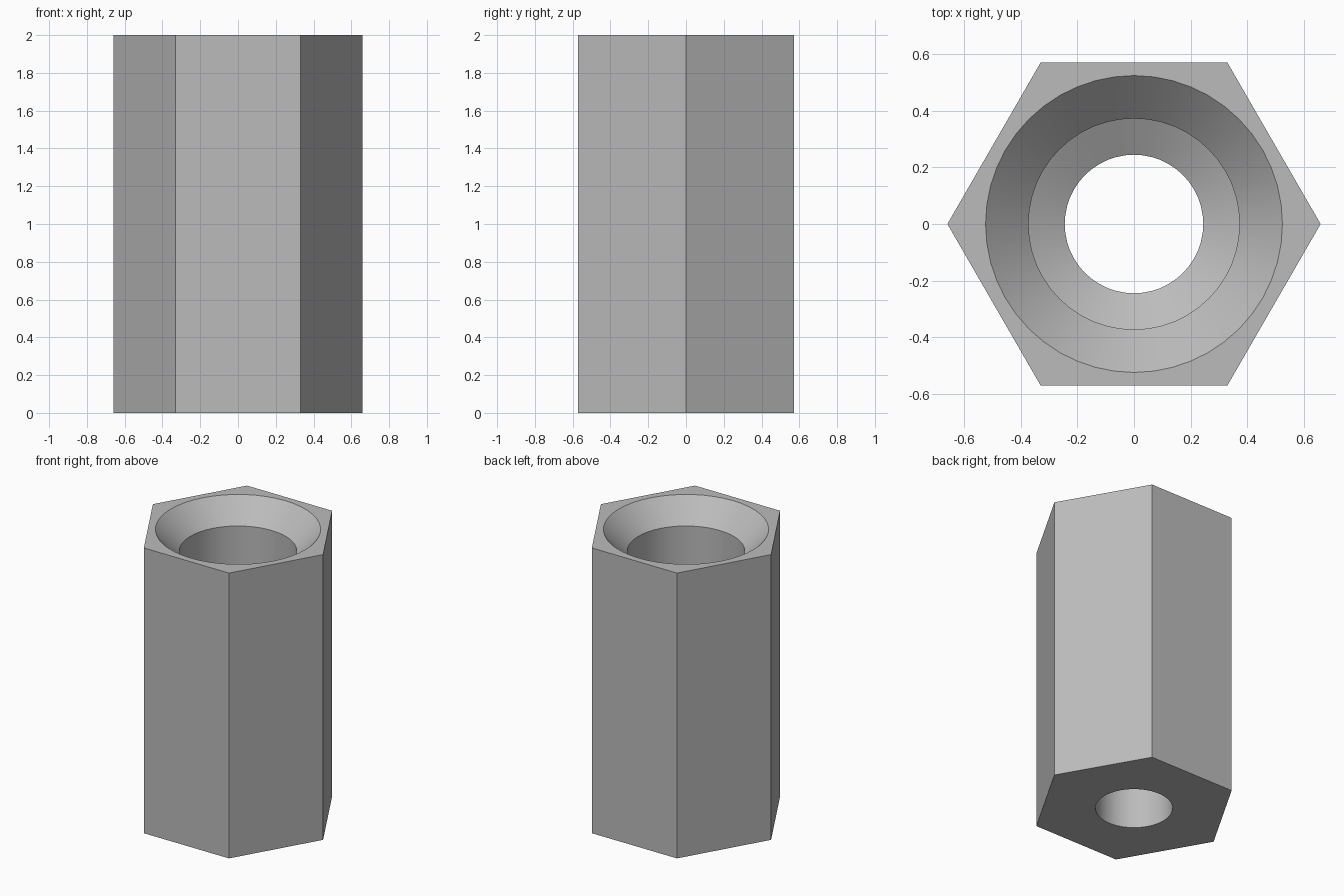
import bpy, bmesh, math

cube = bpy.data.objects.get("Cube")
if cube:
    bpy.data.objects.remove(cube, do_unlink=True)

HEX_RADIUS, HEIGHT, SEGMENTS = 0.66, 2.0, 48
# Bore profile (radius, z): countersink, wide bore, drill-tip shoulder, narrow bore
BORE = [(0.525, HEIGHT), (0.373, 1.85), (0.373, 0.6), (0.245, 0.53), (0.245, 0)]

steel = bpy.data.materials.new("grey_steel")
steel.use_nodes = True
colour = (0.5, 0.5, 0.5, 1)
steel.diffuse_color = colour
steel.node_tree.nodes["Principled BSDF"].inputs["Base Color"].default_value = colour

bm = bmesh.new()


def ring(radius, z, count):
    """Closed loop of vertices around the z axis, first one on +x."""
    angles = [math.tau * i / count for i in range(count)]
    return [bm.verts.new((radius * math.cos(a), radius * math.sin(a), z)) for a in angles]


def skin(upper, lower):
    """Wall of quads between two loops."""
    for i in range(len(upper)):
        j = (i + 1) % len(upper)
        bm.faces.new((upper[i], lower[i], lower[j], upper[j]))


def loop_edges(loop):
    return [bm.edges.get((loop[i - 1], loop[i])) for i in range(len(loop))]


# Hexagonal outer walls
hex_top, hex_bottom = ring(HEX_RADIUS, HEIGHT, 6), ring(HEX_RADIUS, 0, 6)
skin(hex_top, hex_bottom)

# Stepped through-hole
bore = [ring(r, z, SEGMENTS) for r, z in BORE]
for upper, lower in zip(bore, bore[1:]):
    skin(upper, lower)

# Flat end faces between the hexagon and the hole
for outer, inner in ((hex_top, bore[0]), (hex_bottom, bore[-1])):
    bmesh.ops.triangle_fill(bm, edges=loop_edges(outer) + loop_edges(inner), use_beauty=True)

bmesh.ops.recalc_face_normals(bm, faces=bm.faces[:])
mesh = bpy.data.meshes.new("hex_spacer")
bm.to_mesh(mesh)
bm.free()
mesh.materials.append(steel)

spacer = bpy.data.objects.new("hex_spacer", mesh)
bpy.context.collection.objects.link(spacer)
bpy.ops.object.select_all(action="DESELECT")
spacer.select_set(True)
bpy.context.view_layer.objects.active = spacer
bpy.ops.object.shade_smooth_by_angle(angle=math.radians(25))
